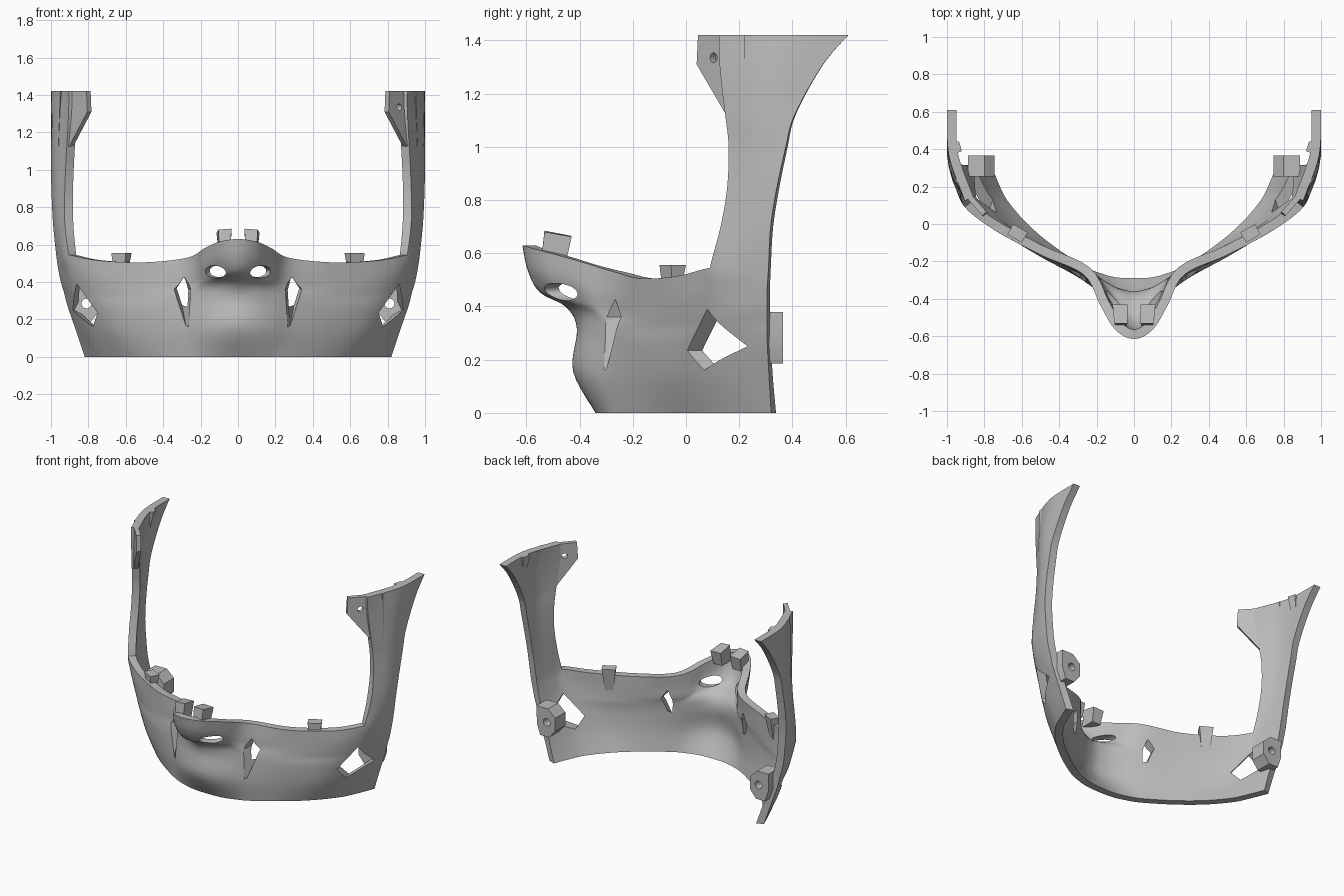
import bpy, bmesh, math
from mathutils import Vector, Matrix

if "Cube" in bpy.data.objects:
    bpy.data.objects.remove(bpy.data.objects["Cube"], do_unlink=True)

WALL = 0.05
STEPS = 5
SIDES = (("left", 1), ("right", -1))

grey = bpy.data.materials.new("plain grey")
grey.use_nodes = True
grey.diffuse_color = (0.5, 0.5, 0.5, 1)
grey.node_tree.nodes["Principled BSDF"].inputs["Base Color"].default_value = (0.5, 0.5, 0.5, 1)


def finish(name, bm):
    """Turn a bmesh into a named object."""
    bmesh.ops.recalc_face_normals(bm, faces=bm.faces[:])
    mesh = bpy.data.meshes.new(name)
    bm.to_mesh(mesh)
    bm.free()
    mesh.materials.append(grey)
    obj = bpy.data.objects.new(name, mesh)
    bpy.context.collection.objects.link(obj)
    return obj


def activate(obj):
    bpy.ops.object.select_all(action="DESELECT")
    obj.select_set(True)
    bpy.context.view_layer.objects.active = obj


def smooth(obj):
    activate(obj)
    bpy.ops.object.shade_smooth_by_angle(angle=math.radians(32))


def prism(name, start, end, side):
    """Solid between two matching outlines, flipped for the right side."""
    bm = bmesh.new()
    a, b = [[bm.verts.new((p[0] * side, p[1], p[2])) for p in ring] for ring in (start, end)]
    bm.faces.new(a)
    bm.faces.new(b)
    for i in range(len(a)):
        k = (i + 1) % len(a)
        bm.faces.new((a[i], a[k], b[k], b[i]))
    return finish(name, bm)


def round_cutter(centre, axis, radius, side):
    bm = bmesh.new()
    turn = Vector(axis).to_track_quat("Z", "Y").to_matrix().to_4x4()
    bmesh.ops.create_cone(bm, cap_ends=True, segments=24, radius1=radius, radius2=radius,
                          depth=0.4, matrix=Matrix.Translation(centre) @ turn)
    for v in bm.verts:
        v.co.x *= side
    return finish("hole_cutter", bm)


def cut(obj, cutter):
    """Subtract the cutter and throw it away."""
    cutter.hide_render = True
    mod = obj.modifiers.new("cut", "BOOLEAN")
    mod.operation = "DIFFERENCE"
    mod.solver = "EXACT"
    mod.object = cutter
    activate(obj)
    bpy.ops.object.modifier_apply(modifier=mod.name)
    bpy.data.objects.remove(cutter, do_unlink=True)


def spline(points, t):
    """Smooth curve through the points, t counted in points."""
    last = len(points) - 1
    i = min(int(t), last - 1)
    f = t - i
    p0, p1, p2, p3 = (points[min(max(k, 0), last)] for k in range(i - 1, i + 3))
    return p1 + 0.5 * f * ((p2 - p0) + f * ((2 * p0 - 5 * p1 + 4 * p2 - p3)
                                            + f * (3 * (p1 - p2) + p3 - p0)))


# Plan outlines from the centre line to the back edge, from chin to nose top
rim = (.63, .615, .58, .53, .505, .515, .545, .545, .545)
chin = ((0, -.34), (.1, -.335), (.18, -.315), (.28, -.275), (.45, -.165), (.6, -.04), (.72, .1), (.775, .21), (.82, .32))
jaw = ((0, -.425), (.1, -.405), (.19, -.36), (.29, -.29), (.48, -.175), (.66, -.05), (.78, .09), (.83, .2), (.865, .312))
lip = ((0, -.41), (.1, -.39), (.19, -.345), (.29, -.285), (.5, -.175), (.71, -.04), (.83, .09), (.88, .2), (.912, .305))
under_nose = ((0, -.45), (.1, -.41), (.19, -.345), (.29, -.28), (.5, -.17), (.73, -.03), (.855, .09), (.905, .2), (.93, .305))
nostril = ((0, -.55), (.1, -.49), (.18, -.38), (.27, -.28), (.5, -.167), (.74, -.03), (.87, .09), (.92, .2), (.945, .305))
nose = ((0, -.595), (.1, -.545), (.18, -.42), (.26, -.285), (.5, -.165), (.75, -.03), (.89, .09), (.935, .2), (.96, .305))
bridge = ((0, -.615), (.1, -.565), (.18, -.435), (.27, -.27), (.5, -.165), (.75, -.03), (.905, .09), (.95, .2), (.972, .31))

rows = []
for share, outline in ((0, chin), (.25, jaw), (.5, lip), (.63, under_nose), (.72, nostril), (.85, nose), (1, bridge)):
    rows.append([Vector((x, y, share * top)) for (x, y), top in zip(outline, rim)])
CHEEK, CORNER, BACK = len(rows) - 1, 6, 8

# Side straps: height, front y, back y, then x at front, middle and back
for z, front, back, xf, xm, xb in ((.7, .13, .318, .925, .967, .988), (.85, .155, .342, .927, .975, .996),
                                   (1, .16, .375, .922, .98, 1), (1.1, .15, .4, .917, .983, 1),
                                   (1.22, .135, .46, .91, .986, 1), (1.33, .125, .53, .905, .988, 1),
                                   (1.42, .125, .61, .905, .99, 1)):
    a, b, c = Vector((xf, front, z)), Vector((xm, (front + back) / 2, z)), Vector((xb, back, z))
    rows.append([2 * a - b] * CORNER + [a, b, c])

# Mask shell: outer sheet, inner sheet, then the rim between them
bm = bmesh.new()
outer = {}
for j in range(-BACK * STEPS, BACK * STEPS + 1):
    s = abs(j) / STEPS
    used = rows if s >= CORNER else rows[:CHEEK + 1]
    flip = Vector((-1, 1, 1))
    column = [spline([r[1] * flip] + r, s + 1) for r in used]
    for i in range((len(used) - 1) * STEPS + 1):
        p = spline(column, i / STEPS)
        outer[i, j] = bm.verts.new((p.x if j >= 0 else -p.x, p.y, p.z))
for i, j in list(outer):
    corners = [(i, j), (i, j + 1), (i + 1, j + 1), (i + 1, j)]
    if all(c in outer for c in corners):
        bm.faces.new([outer[c] for c in corners])
bm.normal_update()
sheet = bm.faces[:]
border = [e for e in bm.edges if len(e.link_faces) == 1]
inner = {}
for v in list(outer.values()):
    inward = Vector((v.normal.x, v.normal.y, 0)).normalized() * WALL
    inner[v] = bm.verts.new(v.co - inward)
for f in sheet:
    bm.faces.new([inner[v] for v in reversed(f.verts)])
for e in border:
    a, b = e.verts
    bm.faces.new((a, b, inner[b], inner[a]))
mask = finish("mask_shell", bm)

for label, side in SIDES:
    # Nostril openings
    bm = bmesh.new()
    bmesh.ops.create_uvsphere(bm, u_segments=24, v_segments=12, radius=1,
                              matrix=Matrix.Translation((.118 * side, -.46, .455)) @ Matrix.Diagonal((.062, .125, .034, 1)))
    cut(mask, finish("nostril_cutter", bm))

    # Four-sided side vents, cut on a slant
    slant = Vector((-.3, .95, 0))
    corners = [Vector(p) for p in ((.86, .085, .39), (.885, .225, .25), (.775, .07, .16), (.75, .01, .235))]
    cut(mask, prism("vent_cutter", [p - slant * .08 for p in corners], [p + slant * .13 for p in corners], side))

    # Tapered slits beside the nose
    wide = [(x, -.37, z) for x, z in ((.29, .43), (.375, .34), (.26, .06), (.24, .36))]
    narrow = [(x, -.18, z) for x, z in ((.29, .425), (.325, .37), (.31, .34), (.275, .36))]
    cut(mask, prism("slit_cutter", wide, narrow, side))
smooth(mask)

for label, side in SIDES:
    # Strap tab with a pin hole
    base, along, inward = Vector((.9, .145, 0)), Vector((-.09, -.1, 0)), Vector((-.022, .02, 0))
    face = [base + along * t + Vector((0, 0, z)) for t, z in ((-.1, 1.42), (1, 1.42), (1.05, 1.31), (0, 1.13), (-.1, 1.12))]
    tab = prism(label + "_strap_tab", face, [p + inward for p in face], side)
    cut(tab, round_cutter((.853, .113, 1.335), inward, .018, side))
    smooth(tab)

    # Tapered ribs inside the strap top
    for n, (y0, y1, x, low) in enumerate(((.22, .31, .95, 1.12), (.37, .44, .965, 1.22))):
        top = [(x, y0, 1.42), (x - .045, y0 + .02, 1.42), (x - .03, y1, 1.42), (x + .005, y1, 1.42)]
        foot = [(x + .01, y0, low), (x, y0 + .02, low), (x, y1 - .02, low), (x + .01, y1 - .02, low)]
        prism(f"{label}_strap_rib_{n + 1}", top, foot, side)

    # Rear block with a through hole
    shape = ((.745, .24), (.745, .33), (.8, .38), (.888, .38), (.885, .26), (.86, .185), (.79, .185))
    block = prism(label + "_rear_block", [(x, .255, z) for x, z in shape], [(x, .365, z) for x, z in shape], side)
    cut(block, round_cutter((.81, .3, .285), (0, 1, 0), .026, side))
    smooth(block)

    # Wedge bracket on the cheek rim
    spot, run, depth = Vector((.645, -.088, 0)), Vector((.035, .02, 0)), Vector((-.5, .87, 0))

    def ring(height, near, far, width):
        return [spot + run * w * width + depth * d + Vector((0, 0, height))
                for w, d in ((-1, near), (1, near), (1, far), (-1, far))]
    prism(label + "_cheek_bracket", ring(.555, .012, .075, 1.1), ring(.38, .025, .045, .6), side)

    # Nose rest pad, tilted back
    low = [(.04, -.545, .57), (.1, -.545, .57), (.105, -.45, .57), (.04, -.45, .57)]
    high = [(.035, -.532, .685), (.105, -.532, .68), (.115, -.43, .662), (.035, -.43, .665)]
    prism(label + "_nose_pad", low, high, side)
